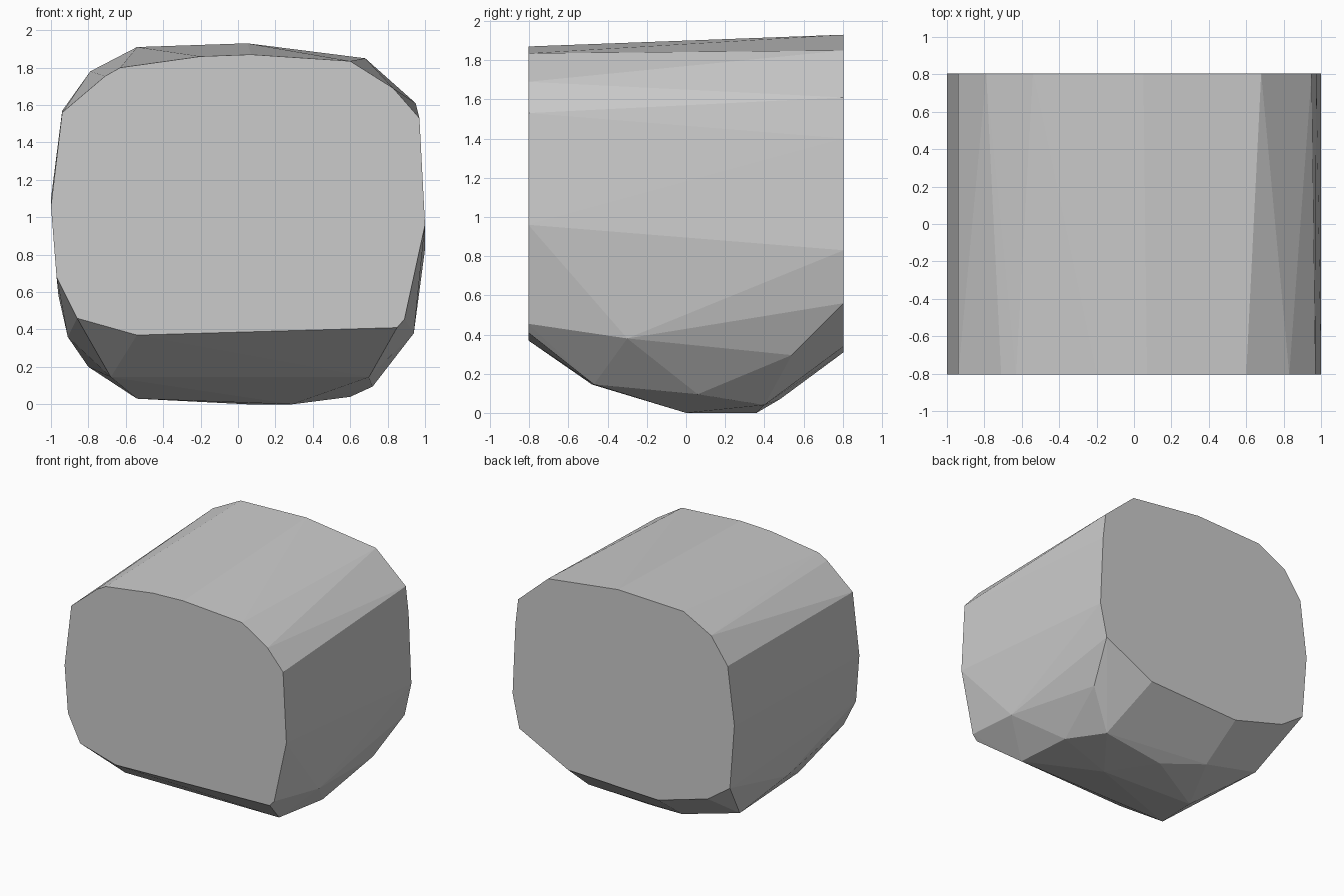
import bpy, bmesh, math

# End outlines as (x, z)
FRONT = [(-0.94, 1.56), (-0.71, 1.755), (-0.63, 1.80), (-0.20, 1.86), (0.07, 1.87),
         (0.60, 1.835), (0.83, 1.69), (0.97, 1.53), (1.00, 0.96), (0.89, 0.455),
         (0.85, 0.41), (-0.54, 0.37), (-0.86, 0.46), (-0.97, 0.68), (-1.00, 1.06)]
BACK = [(-0.94, 1.57), (-0.79, 1.78), (-0.54, 1.91), (0.05, 1.93), (0.68, 1.85),
        (0.95, 1.61), (0.975, 1.40), (1.00, 0.83), (0.94, 0.56), (0.50, 0.34),
        (-0.31, 0.31), (-0.76, 0.44), (-0.96, 0.58), (-1.00, 1.10)]
# Corners of the faceted underside
UNDERSIDE = [(0.94, -0.30, 0.38), (0.84, 0.54, 0.295), (0.72, 0.06, 0.095),
             (0.60, 0.40, 0.04), (0.70, -0.47, 0.145), (0.05, 0.36, 0.0),
             (0.29, 0.0, 0.0), (-0.68, -0.48, 0.145), (-0.54, 0.0, 0.03),
             (-0.80, 0.45, 0.20), (-0.91, 0.0, 0.36), (-0.30, 0.48, 0.07)]

points = [(x, -0.805, z) for x, z in FRONT] + [(x, 0.805, z) for x, z in BACK] + UNDERSIDE

# Faceted block wrapped around the outlines
bm = bmesh.new()
for p in points:
    bm.verts.new(p)
hull = bmesh.ops.convex_hull(bm, input=bm.verts)
loose = {v for v in hull["geom_interior"] if isinstance(v, bmesh.types.BMVert)}
bmesh.ops.delete(bm, geom=list(loose), context='VERTS')
bmesh.ops.dissolve_limit(bm, angle_limit=math.radians(0.5), verts=bm.verts, edges=bm.edges)
bmesh.ops.recalc_face_normals(bm, faces=bm.faces)

mesh = bpy.data.meshes.new("faceted_block")
bm.to_mesh(mesh)
bm.free()

grey = bpy.data.materials.new("mid_grey")
grey.diffuse_color = (0.6, 0.6, 0.6, 1)
mesh.materials.append(grey)
block = bpy.data.objects.new("faceted_block", mesh)
bpy.context.collection.objects.link(block)
